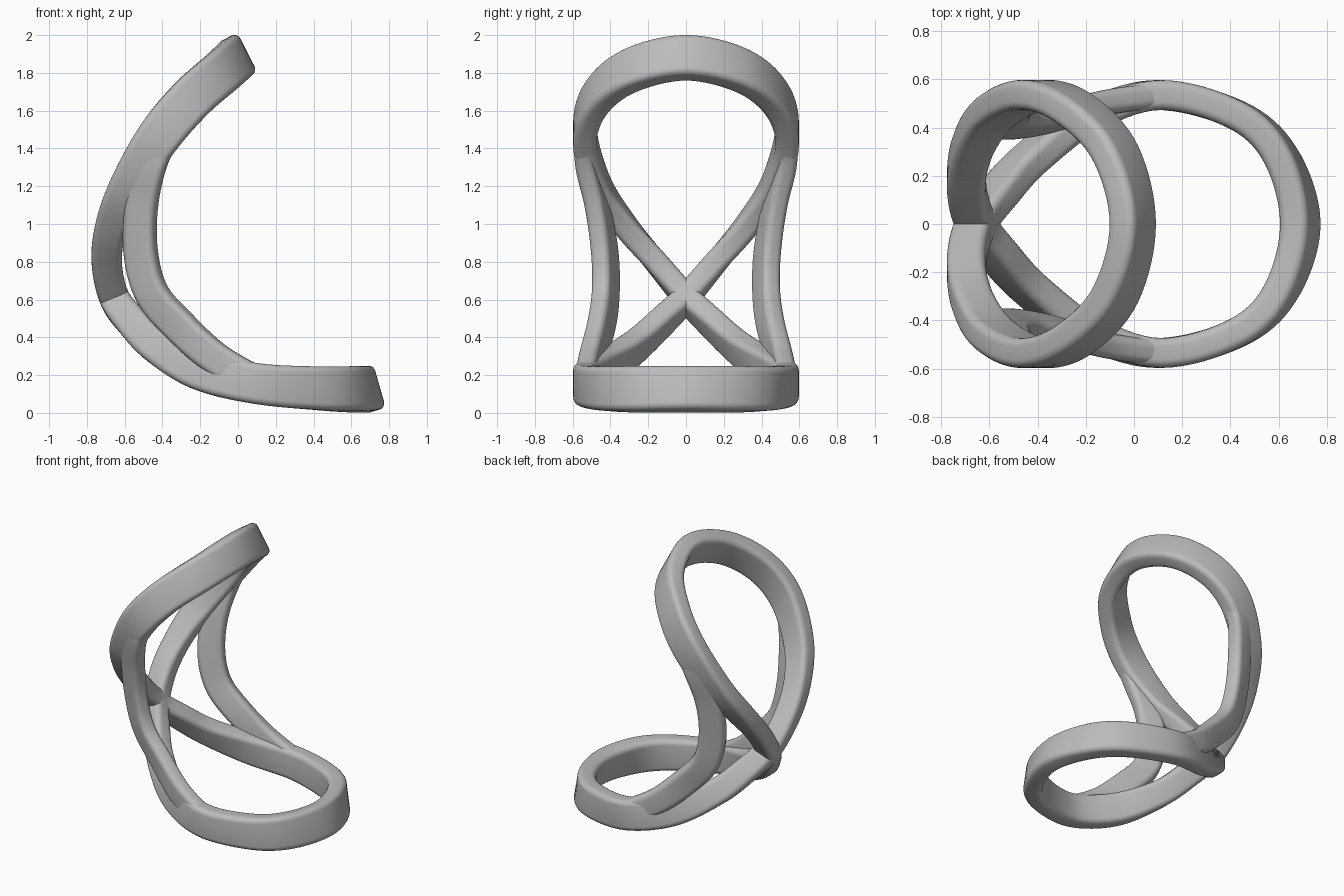
import bpy
import bmesh
import math
from mathutils import Vector

if "Cube" in bpy.data.objects:
    bpy.data.objects.remove(bpy.data.objects["Cube"], do_unlink=True)

grey = bpy.data.materials.new("satin grey")
grey.use_nodes = True
colour = (0.5, 0.5, 0.5, 1)
grey.diffuse_color = colour
grey.node_tree.nodes["Principled BSDF"].inputs["Base Color"].default_value = colour


def rounded_rect(a, b, r, steps=5):
    """Outline of a rounded bar section with half sizes a and b."""
    pts = []
    for k, (sx, sy) in enumerate(((1, 1), (-1, 1), (-1, -1), (1, -1))):
        for i in range(steps + 1):
            t = math.pi / 2 * (k + i / steps)
            pts.append((sx * (a - r) + r * math.cos(t), sy * (b - r) + r * math.sin(t)))
    return pts


def spline(keys, closed, steps=8):
    """Smooth samples through vectors of any length."""
    n = len(keys)
    get = (lambda i: keys[i % n]) if closed else (lambda i: keys[max(0, min(n - 1, i))])
    out = []
    for i in range(n if closed else n - 1):
        p, q, r, s = (get(i + d) for d in (-1, 0, 1, 2))
        for j in range(steps):
            t = j / steps
            out.append([b + t / 2 * (c - a + t * (2 * a - 5 * b + 4 * c - d + t * (3 * (b - c) + d - a)))
                        for a, b, c, d in zip(p, q, r, s)])
    if not closed:
        out.append(list(keys[-1]))
    return out


def sweep(name, keys, half_thick, closed):
    """Keys hold position, width direction and half width."""
    samples = spline(keys, closed)
    n = len(samples)
    bm = bmesh.new()
    rings = []
    for i, s in enumerate(samples):
        before = samples[(i - 1) % n if closed else max(i - 1, 0)]
        after = samples[(i + 1) % n if closed else min(i + 1, n - 1)]
        tangent = (Vector(after[:3]) - Vector(before[:3])).normalized()
        wide = Vector(s[3:6])
        wide = (wide - tangent * wide.dot(tangent)).normalized()
        thin = tangent.cross(wide)
        rings.append([bm.verts.new(Vector(s[:3]) + wide * u + thin * v)
                      for u, v in rounded_rect(s[6], half_thick, 0.036)])
    m = len(rings[0])
    for i in range(n if closed else n - 1):
        a, b = rings[i], rings[(i + 1) % n]
        for j in range(m):
            k = (j + 1) % m
            bm.faces.new((a[j], a[k], b[k], b[j]))
    if not closed:
        bm.faces.new(rings[0])
        bm.faces.new(rings[-1])
    bmesh.ops.recalc_face_normals(bm, faces=bm.faces)
    mesh = bpy.data.meshes.new(name)
    bm.to_mesh(mesh)
    bm.free()
    mesh.materials.append(grey)
    obj = bpy.data.objects.new(name, mesh)
    bpy.context.collection.objects.link(obj)
    bpy.ops.object.select_all(action="DESELECT")
    obj.select_set(True)
    bpy.context.view_layer.objects.active = obj
    bpy.ops.object.shade_smooth_by_angle(angle=math.radians(40))
    return obj


# Figure-eight loop: x, y, z, lean angle of the width, half width
half_loop = [
    (-0.005, 0, 1.88, -63, 0.118),
    (-0.08, 0.3, 1.81, -58, 0.118),
    (-0.25, 0.48, 1.66, -50, 0.118),
    (-0.42, 0.535, 1.46, -44, 0.115),
    (-0.58, 0.46, 1.2, -28, 0.1),
    (-0.67, 0.32, 0.99, -14, 0.085),
    (-0.695, 0.16, 0.8, 4, 0.08),
    (-0.655, 0, 0.61, 22, 0.08),
    (-0.56, -0.13, 0.48, 38, 0.085),
    (-0.43, -0.27, 0.35, 50, 0.09),
    (-0.2, -0.44, 0.225, 70, 0.105),
    (0.1, -0.535, 0.155, 82, 0.108),
    (0.43, -0.45, 0.13, 93, 0.115),
    (0.61, -0.28, 0.125, 100, 0.12),
    (0.69, 0, 0.125, 106, 0.12),
]
mirrored = [(x, -y, z, a, w) for x, y, z, a, w in half_loop[-2:0:-1]]
loop_keys = [(x, y, z, math.cos(math.radians(a)), 0, math.sin(math.radians(a)), w)
             for x, y, z, a, w in half_loop + mirrored]
sweep("figure_eight_loop", loop_keys, 0.062, True)

# Twisted side struts joining the upper and lower rings
strut = [
    (-0.36, 0.535, 1.53, 0.72, 0, -0.69, 0.09),
    (-0.455, 0.53, 1.34, 0.8, 0.1, -0.5, 0.085),
    (-0.51, 0.47, 1.1, 0.9, 0.3, -0.1, 0.085),
    (-0.515, 0.43, 0.85, 0.9, 0.42, 0.1, 0.09),
    (-0.455, 0.425, 0.63, 0.85, 0.42, 0.3, 0.09),
    (-0.305, 0.45, 0.455, 0.65, 0.35, 0.6, 0.09),
    (-0.12, 0.5, 0.29, 0.4, 0.15, 0.85, 0.085),
    (0.1, 0.535, 0.165, 0.1, 0, 1, 0.08),
]
for side, name in ((1, "back_strut"), (-1, "front_strut")):
    keys = [(x, side * y, z, u, side * v, w, h) for x, y, z, u, v, w, h in strut]
    sweep(name, keys, 0.052, False)
